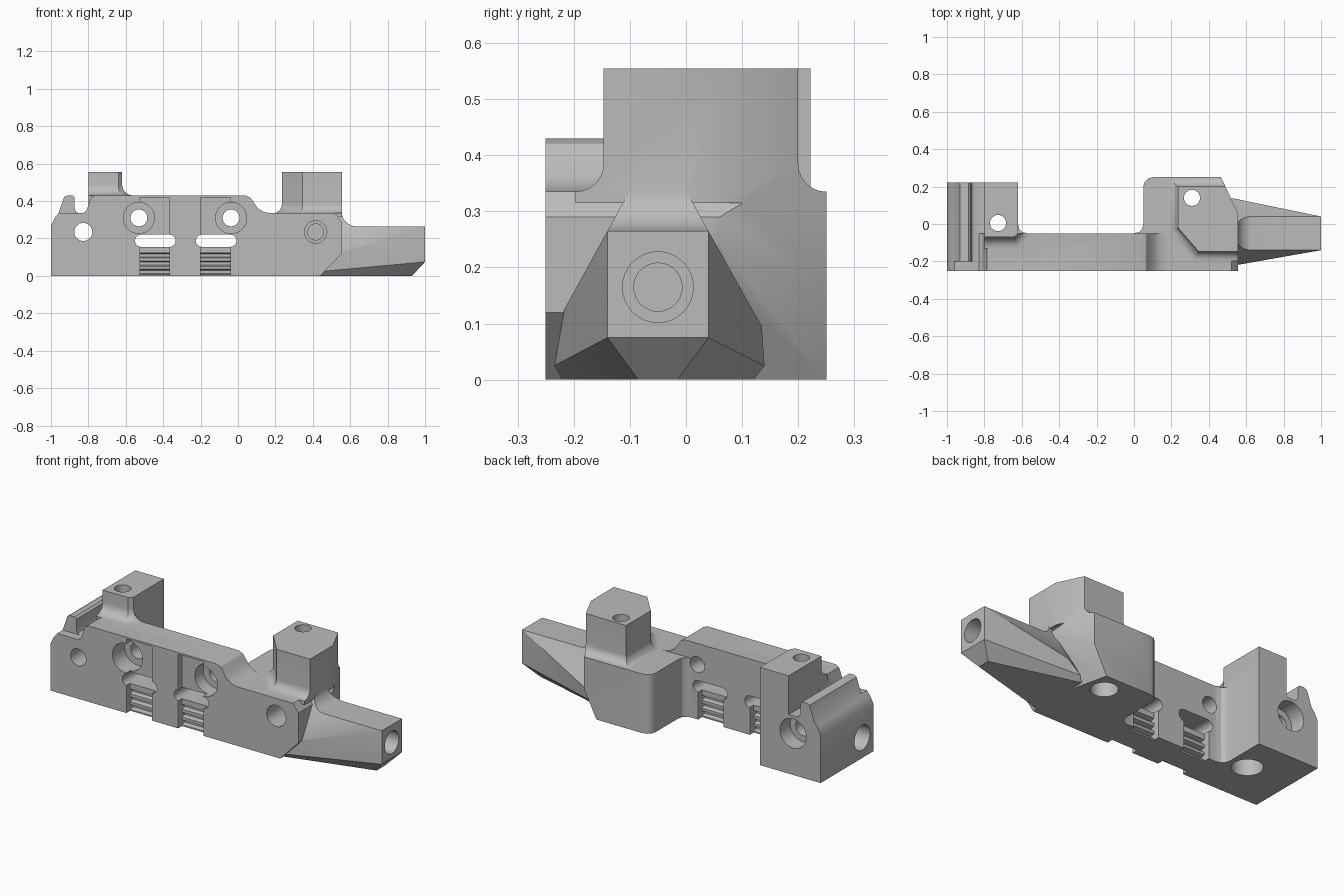
import bpy, bmesh, math
from mathutils import Vector

if "Cube" in bpy.data.objects:
    bpy.data.objects.remove(bpy.data.objects["Cube"], do_unlink=True)

grey = bpy.data.materials.new("matte_grey")
grey.use_nodes = True
grey.diffuse_color = (0.5, 0.5, 0.5, 1)
grey.node_tree.nodes["Principled BSDF"].inputs["Base Color"].default_value = grey.diffuse_color


def finish(name, bm):
    bmesh.ops.recalc_face_normals(bm, faces=bm.faces)
    mesh = bpy.data.meshes.new(name)
    bm.to_mesh(mesh)
    bm.free()
    mesh.materials.append(grey)
    obj = bpy.data.objects.new(name, mesh)
    bpy.context.collection.objects.link(obj)
    return obj


def loft(name, layers):
    """Skin equal-length rings of 3D points and cap both ends."""
    bm = bmesh.new()
    rings = [[bm.verts.new(p) for p in ring] for ring in layers]
    n = len(rings[0])
    for a, b in zip(rings, rings[1:]):
        for i in range(n):
            j = (i + 1) % n
            bm.faces.new((a[i], a[j], b[j], b[i]))
    bm.faces.new(rings[0])
    bm.faces.new(rings[-1])
    return finish(name, bm)


def prism(name, axis, pts, lo, hi):
    """Extrude a profile along an axis; pts hold the other two coordinates."""
    place = {"x": lambda a, b, t: (t, a, b),
             "y": lambda a, b, t: (a, t, b),
             "z": lambda a, b, t: (a, b, t)}[axis]
    return loft(name, [[place(a, b, t) for a, b in pts] for t in (lo, hi)])


def box(name, x0, x1, y0, y1, z0, z1):
    return prism(name, "z", [(x0, y0), (x1, y0), (x1, y1), (x0, y1)], z0, z1)


def circle(a, b, r, n=32):
    return [(a + r * math.cos(math.tau * i / n), b + r * math.sin(math.tau * i / n)) for i in range(n)]


def hull(name, pts):
    bm = bmesh.new()
    for p in pts:
        bm.verts.new(p)
    bmesh.ops.convex_hull(bm, input=bm.verts)
    bmesh.ops.delete(bm, geom=[v for v in bm.verts if not v.link_faces], context="VERTS")
    return finish(name, bm)


def volume(mesh):
    bm = bmesh.new()
    bm.from_mesh(mesh)
    v = bm.calc_volume(signed=True)
    bm.free()
    return v


def boolean(target, tool, op):
    """Apply a boolean, taking the first solver that gives a sound solid."""
    tool.hide_render = True
    mod = target.modifiers.new(op, "BOOLEAN")
    mod.operation, mod.object = op, tool
    result = None
    for solver in ("MANIFOLD", "EXACT"):
        mod.solver = solver
        bpy.context.view_layer.update()
        dg = bpy.context.evaluated_depsgraph_get()
        mesh = bpy.data.meshes.new_from_object(target.evaluated_get(dg))
        if volume(mesh) > 0.4 * volume(target.data):
            result = mesh
            break
    target.modifiers.remove(mod)
    if result:
        target.data = result
    bpy.data.objects.remove(tool, do_unlink=True)
    return target


def offset(pts, d):
    out = []
    for i, p in enumerate(pts):
        a, p, b = Vector(pts[i - 1]), Vector(p), Vector(pts[(i + 1) % len(pts)])
        e, f = (p - a).normalized(), (b - p).normalized()
        n, m = Vector((e.y, -e.x)), Vector((f.y, -f.x))
        out.append(p + d * (n + m) / (1 + n.dot(m)))
    return out


def flared_post(name, outline, base, drop, radius, top, clip):
    """Post with a concave fillet at its foot, trimmed to a footprint."""
    steps = [(radius, base - drop)]
    for i in range(8):
        t = math.pi / 2 * i / 7
        steps.append((radius * (1 - math.sin(t)), base + radius * (1 - math.cos(t))))
    steps.append((0, top))
    post = loft(name, [[(p.x, p.y, z) for p in offset(outline, d)] for d, z in steps])
    return boolean(post, prism("footprint", "z", clip, -0.1, 0.8), "INTERSECT")


# Central wall with a swept-down shoulder
body = prism("bracket", "y", [(-0.9, 0), (0.3, 0), (0.3, 0.335), (0.175, 0.335), (0.14, 0.341),
             (0.105, 0.362), (0.08, 0.4), (0.065, 0.42), (0.04, 0.43), (-0.765, 0.43),
             (-0.785, 0.42), (-0.81, 0.35), (-0.83, 0.335), (-0.9, 0.335)], -0.25, -0.05)

# Main block: side profile trimmed to its plan outline, with an undercut rear corner
plan = [(0.05, -0.25), (0.555, -0.25), (0.555, 0.06), (0.465, 0.25), (0.1, 0.25),
        (0.075, 0.243), (0.057, 0.225), (0.05, 0.2)]
main = prism("main_block", "y", [(0, 0), (0.44, 0), (0.555, 0.12), (0.555, 0.29), (0.52, 0.335),
             (0, 0.335)], -0.3, 0.3)
boolean(main, prism("plan_trim", "z", plan, -0.1, 0.5), "INTERSECT")
normal = Vector((1, 0.24, -0.5)).normalized()
u = normal.orthogonal().normalized()
v = normal.cross(u)
face = [Vector((0.56, 0.05, 0.25)) + u * s + v * t for s, t in ((-1, -1), (1, -1), (1, 1), (-1, 1))]
boolean(main, loft("undercut", [face, [p + normal for p in face]]), "DIFFERENCE")

# Posts with flared feet
main_post = flared_post("main_post", [(0.235, 0.2), (0.235, -0.02), (0.345, -0.147), (0.57, -0.147),
                        (0.57, 0.2)], 0.335, 0.02, 0.05, 0.555, plan)
end_foot = [(-0.8, -0.25), (-0.5, -0.25), (-0.5, -0.05), (-0.62, -0.05), (-0.62, 0.222), (-0.8, 0.222)]
end_post = flared_post("end_post", [(-0.81, -0.07), (-0.64, -0.07), (-0.62, -0.05), (-0.62, 0.23),
                       (-0.81, 0.23)], 0.43, 0.15, 0.06, 0.555, end_foot)

# End block with raised ridge
end = prism("end_block", "y", [(-1, 0), (-0.62, 0), (-0.62, 0.335), (-0.96, 0.335), (-0.98, 0.31), (-1, 0.27)],
            -0.25, 0.222)
ridge = prism("ridge", "y", [(-0.965, 0.3), (-0.96, 0.335), (-0.93, 0.422), (-0.915, 0.43), (-0.885, 0.43),
              (-0.873, 0.42), (-0.873, 0.36), (-0.866, 0.343), (-0.85, 0.335), (-0.85, 0.3)], -0.2, 0.222)

# Inner corner fillets
fillets = [prism("corner_fillet", "z", [(x, -0.06), (x + 0.05 * s, -0.06), (x + 0.05 * s, -0.05),
                 (x + 0.022 * s, -0.043), (x + 0.007 * s, -0.028), (x, 0), (x - 0.02 * s, 0),
                 (x - 0.02 * s, -0.06)], 0, h) for x, s, h in ((-0.62, 1, 0.43), (0.05, -1, 0.335))]

# Tapering faceted arm and its root fillet
arm = hull("arm", [(1, y, z) for y in (-0.14, 0.04) for z in (0.075, 0.265)]
           + [(0.93, -0.085, 0), (0.93, -0.015, 0)]
           + [(0.54, -0.14, 0.265), (0.54, 0.04, 0.265), (0.54, -0.22, 0.12), (0.54, 0.135, 0.095)]
           + [(0.46, -0.235, 0.025), (0.44, -0.22, 0), (0.46, 0.14, 0.025), (0.44, 0.12, 0)])
root = []
for i in range(8):
    t = math.pi / 2 * i / 7
    z = 0.265 + 0.075 * (1 - math.sin(t))
    x = 0.555 + 0.08 * (1 - math.cos(t))
    k = (z - 0.265) * 0.55
    root.append([(0.53, -0.14 + k, z), (x, -0.14 + k, z), (x, 0.04 - k, z), (0.53, 0.04 - k, z)])
root.append([(p[0], p[1], 0.25) for p in root[-1]])
arm_root = loft("arm_root", root)

for part in [main, main_post, end, end_post, ridge, arm, arm_root] + fillets:
    boolean(body, part, "UNION")

# Paired recesses, slots and ribs in the wall
cutters = []
for x in (-0.445, -0.12):
    x0, x1 = x - 0.08, x + 0.08
    cutters.append(box("front_recess", x0, x1, -0.3, -0.216, -0.1, 0.42))
    cutters.append(box("rear_recess", x0, x1, -0.085, 0, -0.1, 0.17))
    cx = x + 0.003
    slot = [(cx + s * 0.076 + 0.033 * math.cos(t), 0.188 + 0.033 * math.sin(t))
            for s in (1, -1) for t in [(-0.5 + i / 8 + (s < 0)) * math.pi for i in range(9)]]
    cutters.append(prism("slot", "y", slot, -0.4, 0.0))
    for z in (0.022, 0.065, 0.11):
        for y, d in ((-0.217, 0.025), (-0.084, -0.025)):
            cutters.append(prism("rib_groove", "x", [(y - d, z - 0.022), (y, z - 0.014), (y + d, z - 0.008),
                                 (y + d, z + 0.008), (y, z + 0.014), (y - d, z + 0.022)], x0, x1))

# Bores: axis, centre, radius, extent
for axis, a, b, r, lo, hi in (
        ("y", -0.53, 0.31, 0.045, -0.4, 0.1), ("y", -0.53, 0.31, 0.083, -0.4, -0.14),
        ("y", -0.037, 0.31, 0.045, -0.4, 0.04), ("y", -0.037, 0.31, 0.083, -0.4, -0.14),
        ("y", -0.827, 0.235, 0.048, -0.4, 0.4), ("y", -0.827, 0.235, 0.083, 0.13, 0.4),
        ("y", 0.415, 0.235, 0.06, -0.4, -0.1), ("y", 0.415, 0.235, 0.043, -0.2, 0.0),
        ("z", -0.727, 0.005, 0.043, -0.1, 0.8), ("z", -0.727, 0.005, 0.08, -0.1, 0.1),
        ("z", 0.31, 0.14, 0.043, -0.1, 0.8), ("z", 0.31, 0.14, 0.07, -0.1, 0.1),
        ("x", -0.05, 0.165, 0.063, 0.9, 1.2), ("x", -0.05, 0.165, 0.043, 0.75, 1.1),
        ("x", -0.15, 0.115, 0.07, -1.2, -0.85)):
    cutters.append(prism("bore", axis, circle(a, b, r), lo, hi))
for cutter in cutters:
    boolean(body, cutter, "DIFFERENCE")

# Smooth curved surfaces, keep edges crisp
bpy.ops.object.select_all(action="DESELECT")
body.select_set(True)
bpy.context.view_layer.objects.active = body
bpy.ops.object.shade_smooth_by_angle(angle=math.radians(30))
